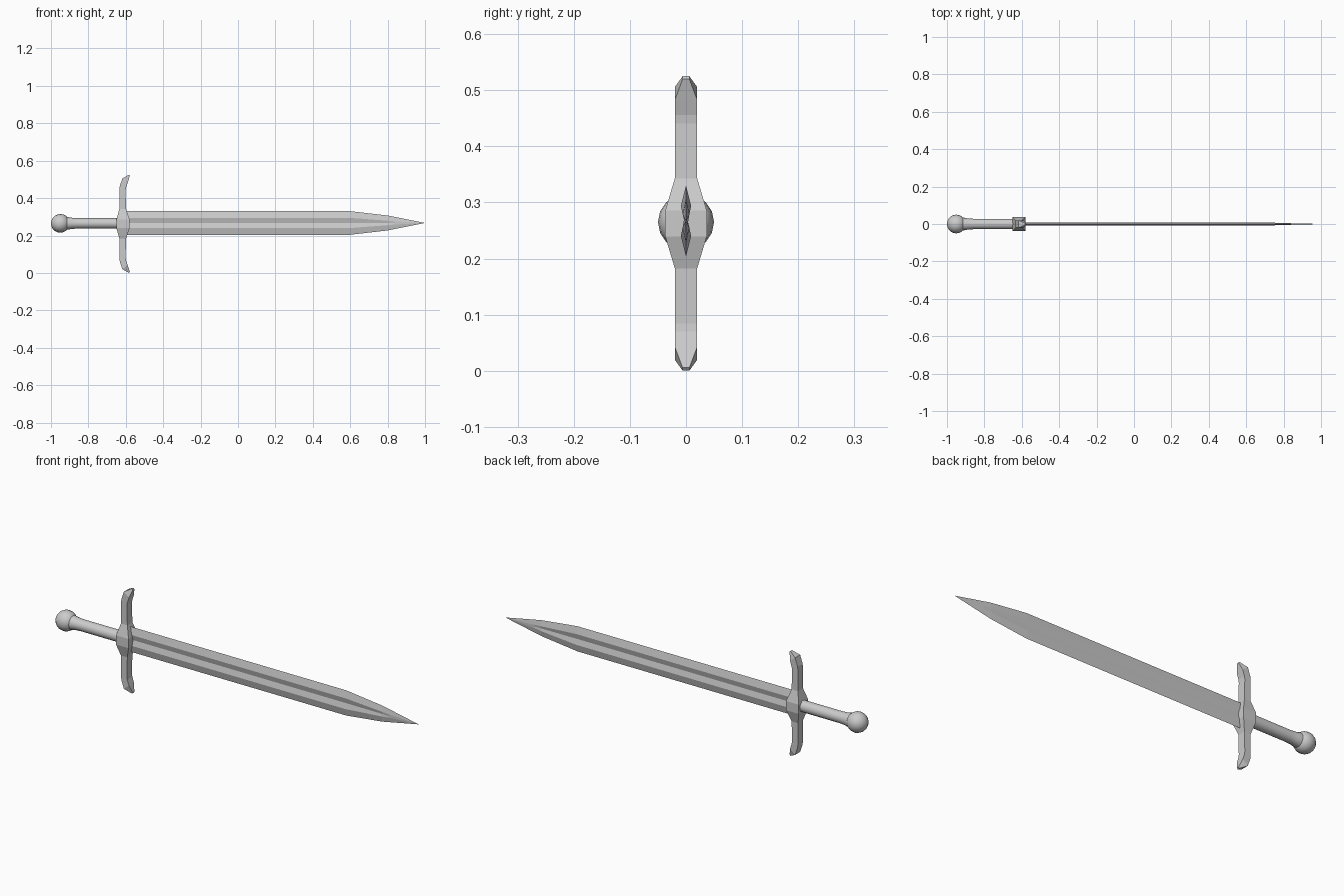
import bpy
import bmesh
import math

if "Cube" in bpy.data.objects:
    bpy.data.objects.remove(bpy.data.objects["Cube"])


def loft(name, rings, smooth=None):
    """Skin a list of equally sized vertex rings and cap both ends."""
    bm = bmesh.new()
    loops = [[bm.verts.new(p) for p in ring] for ring in rings]
    n = len(loops[0])
    for a, b in zip(loops, loops[1:]):
        for i in range(n):
            j = (i + 1) % n
            bm.faces.new((a[i], a[j], b[j], b[i]))
    bm.faces.new(loops[0])
    bm.faces.new(loops[-1])
    bmesh.ops.remove_doubles(bm, verts=bm.verts, dist=1e-5)
    bmesh.ops.recalc_face_normals(bm, faces=bm.faces)
    mesh = bpy.data.meshes.new(name)
    bm.to_mesh(mesh)
    bm.free()
    obj = bpy.data.objects.new(name, mesh)
    bpy.context.collection.objects.link(obj)
    if smooth:
        bpy.ops.object.select_all(action='DESELECT')
        obj.select_set(True)
        bpy.context.view_layer.objects.active = obj
        bpy.ops.object.shade_smooth_by_angle(angle=math.radians(smooth))
    return obj


def lathe(name, profile, z, sides=16, smooth=30):
    """Turn (x, radius) points around the long axis."""
    angles = [2 * math.pi * i / sides for i in range(sides)]
    rings = [[(x, r * math.cos(a), z + r * math.sin(a)) for a in angles]
             for x, r in profile]
    return loft(name, rings, smooth)


# Blade: two ridges with a shallow central groove, narrowing to a point
def blade_ring(x, half, ridge, y, groove):
    z = 0.267
    side = [(half, 0), (ridge, y), (0, groove), (-ridge, y)]
    back = [(-h, -t) for h, t in side]
    return [(x, t, z + h) for h, t in side + back]


loft("blade", [
    blade_ring(-0.62, 0.063, 0.027, 0.009, 0.002),
    blade_ring(0.60, 0.063, 0.027, 0.009, 0.002),
    blade_ring(0.80, 0.040, 0.012, 0.006, 0.003),
    blade_ring(0.84, 0.032, 0.008, 0.004, 0.004),
    blade_ring(0.998, 0.0005, 0.0003, 0.0003, 0.0003),
])

# Crossguard: upper half as (back x, back height, front x, front height, half width)
guard_z = 0.2625
half_guard = [
    (-0.650, 0.023, -0.580, 0.023, 0.037),
    (-0.634, 0.080, -0.599, 0.080, 0.020),
    (-0.634, 0.178, -0.601, 0.178, 0.020),
    (-0.632, 0.202, -0.599, 0.193, 0.020),
    (-0.618, 0.243, -0.590, 0.220, 0.020),
    (-0.583, 0.2625, -0.578, 0.257, 0.006),
]


def guard_ring(station, sign):
    xb, hb, xf, hf, y = station
    zb, zf = guard_z + sign * hb, guard_z + sign * hf
    return [(xb, -y, zb), (xf, -y, zf), (xf, y, zf), (xb, y, zb)]


loft("crossguard",
     [guard_ring(s, -1) for s in reversed(half_guard)]
     + [guard_ring(s, 1) for s in half_guard])

# Grip: straight tube flaring into the pommel
lathe("grip", [(-0.62, 0.028), (-0.86, 0.028), (-0.89, 0.030),
               (-0.91, 0.034), (-0.93, 0.034)], 0.265)

# Pommel: ball
steps = 10
lathe("pommel", [(-0.95 - 0.05 * math.cos(math.pi * i / steps),
                  max(0.05 * math.sin(math.pi * i / steps), 0.001))
                 for i in range(steps + 1)], 0.265)
